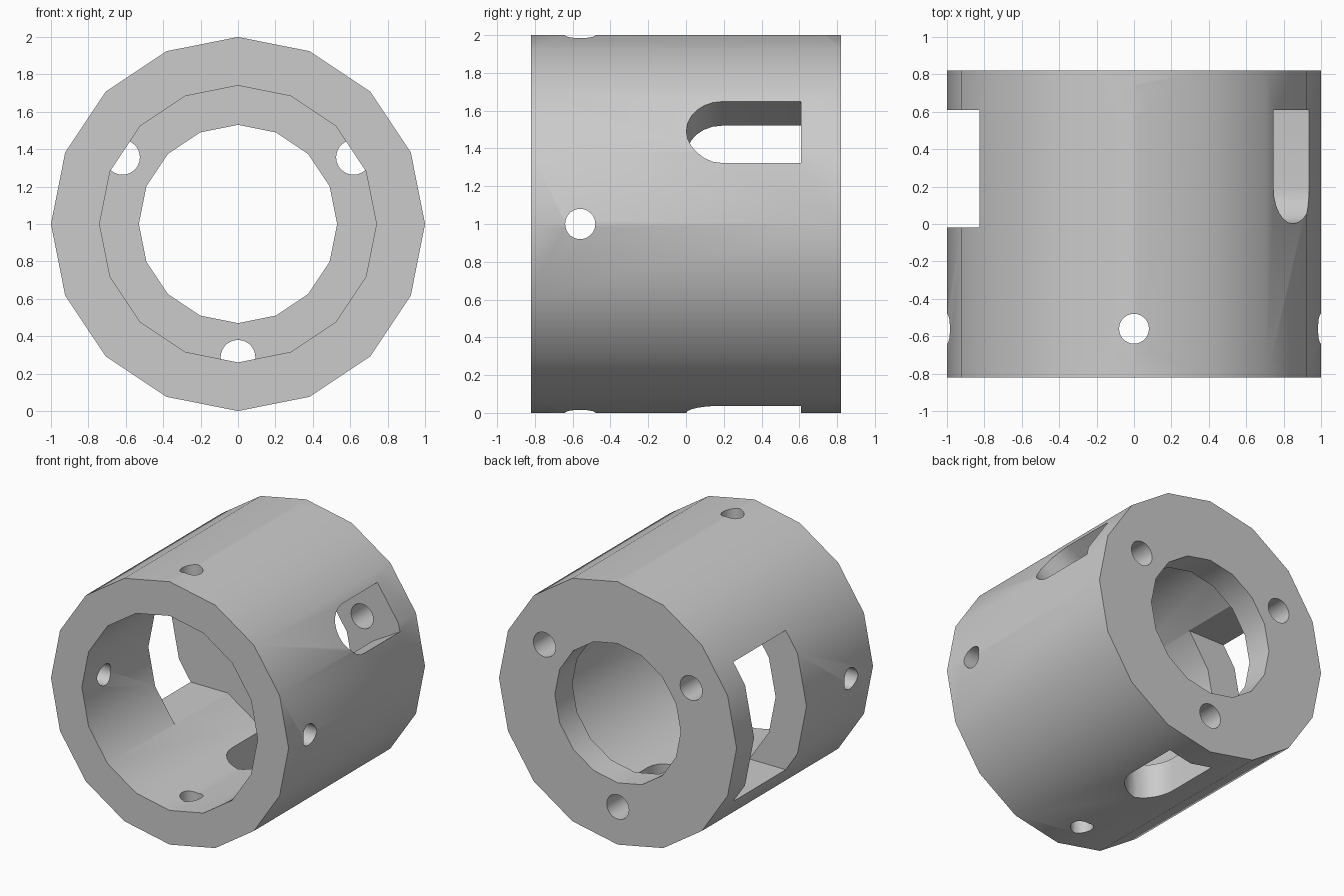
import bpy, bmesh
from math import sin, cos, pi, radians
from mathutils import Matrix, Vector

cube = bpy.data.objects.get("Cube")
if cube:
    bpy.data.objects.remove(cube, do_unlink=True)

metal = bpy.data.materials.new("plain_grey")
metal.use_nodes = True
metal.diffuse_color = (0.6, 0.6, 0.6, 1)
metal.node_tree.nodes["Principled BSDF"].inputs["Base Color"].default_value = (0.6, 0.6, 0.6, 1)

SIDES = 16
BACK, FLANGE = 0.82, 0.61


def finish(bm, name):
    bmesh.ops.recalc_face_normals(bm, faces=bm.faces)
    mesh = bpy.data.meshes.new(name)
    bm.to_mesh(mesh)
    bm.free()
    mesh.materials.append(metal)
    obj = bpy.data.objects.new(name, mesh)
    bpy.context.collection.objects.link(obj)
    return obj


def lathe(name, profile):
    """Turn a closed (radius, y) profile around the long axis."""
    bm = bmesh.new()
    rings = []
    for i in range(SIDES):
        a = 2 * pi * i / SIDES
        rings.append([bm.verts.new((r * cos(a), y, 1 + r * sin(a))) for r, y in profile])
    for i in range(SIDES):
        p, q = rings[i], rings[(i + 1) % SIDES]
        for j in range(len(profile)):
            k = (j + 1) % len(profile)
            bm.faces.new((p[j], p[k], q[k], q[j]))
    return finish(bm, name)


def radial_frame(angle):
    """Local x runs along the body, local z points outward at the angle."""
    z = Vector((cos(radians(angle)), 0, sin(radians(angle))))
    x = Vector((0, 1, 0))
    rot = Matrix((x, z.cross(x), z)).transposed().to_4x4()
    return Matrix.Translation((0, 0, 1)) @ rot


def prism(name, outline, low, high, frame, tip=0):
    """Extrude an outline along local z, with an optional drill point below."""
    bm = bmesh.new()
    bottom = [bm.verts.new((x, y, low)) for x, y in outline]
    top = [bm.verts.new((x, y, high)) for x, y in outline]
    n = len(outline)
    for i in range(n):
        k = (i + 1) % n
        bm.faces.new((bottom[i], bottom[k], top[k], top[i]))
    bm.faces.new(top)
    base = bm.faces.new(bottom)
    if tip:
        point = bmesh.ops.poke(bm, faces=[base])["verts"][0]
        point.co.z -= tip
    bm.transform(frame)
    return finish(bm, name)


def arc(cx, cy, r, start, end, steps):
    return [(cx + r * cos(start + (end - start) * i / steps),
             cy + r * sin(start + (end - start) * i / steps)) for i in range(steps + 1)]


def circle(cx, cy, r):
    return arc(cx, cy, r, 0, 2 * pi, 28)[:-1]


# Stepped tube with a narrower back flange
body = lathe("tube_body", [(0.53, BACK), (1, BACK), (1, -BACK),
                           (0.74, -BACK), (0.74, FLANGE), (0.53, FLANGE)])

cutters = []
# Round-ended slots through the wall
slot = arc(0.19, 0, 0.188, pi / 2, 3 * pi / 2, 12) + [(FLANGE, -0.188), (FLANGE, 0.188)]
for angle in (30, 270):
    cutters.append(prism("slot_cutter", slot, 0.6, 1.2, radial_frame(angle)))

# Large side window
window = [(-0.02, -0.53), (FLANGE, -0.53), (FLANGE, 0.53), (-0.02, 0.53)]
cutters.append(prism("window_cutter", window, 0.5, 1.2, radial_frame(180)))

# Four cross holes near the front
for angle in (0, 90, 180, 270):
    cutters.append(prism("cross_hole_cutter", circle(-0.56, 0, 0.08), 0.5, 1.2, radial_frame(angle)))

# Blind drilled hole on top at the back
cutters.append(prism("blind_hole_cutter", circle(0.665, 0, 0.08), 0.82, 1.2, radial_frame(90), 0.047))

# Three lengthwise holes through the flange
lengthwise = Matrix.Translation((0, 0, 1)) @ Matrix.Rotation(pi / 2, 4, "X")
for angle in (30, 150, 270):
    a = radians(angle)
    cutters.append(prism("flange_hole_cutter", circle(0.713 * cos(a), 0.713 * sin(a), 0.093),
                         -0.9, -0.5, lengthwise))

# Cut everything out of the tube
bpy.context.view_layer.objects.active = body
for cutter in cutters:
    cutter.hide_render = True
    mod = body.modifiers.new("cut", "BOOLEAN")
    mod.operation, mod.solver, mod.object = "DIFFERENCE", "EXACT", cutter
    bpy.ops.object.modifier_apply(modifier=mod.name)
    bpy.data.objects.remove(cutter, do_unlink=True)

bpy.ops.object.select_all(action="DESELECT")
body.select_set(True)
bpy.ops.object.shade_smooth_by_angle(angle=radians(30))
